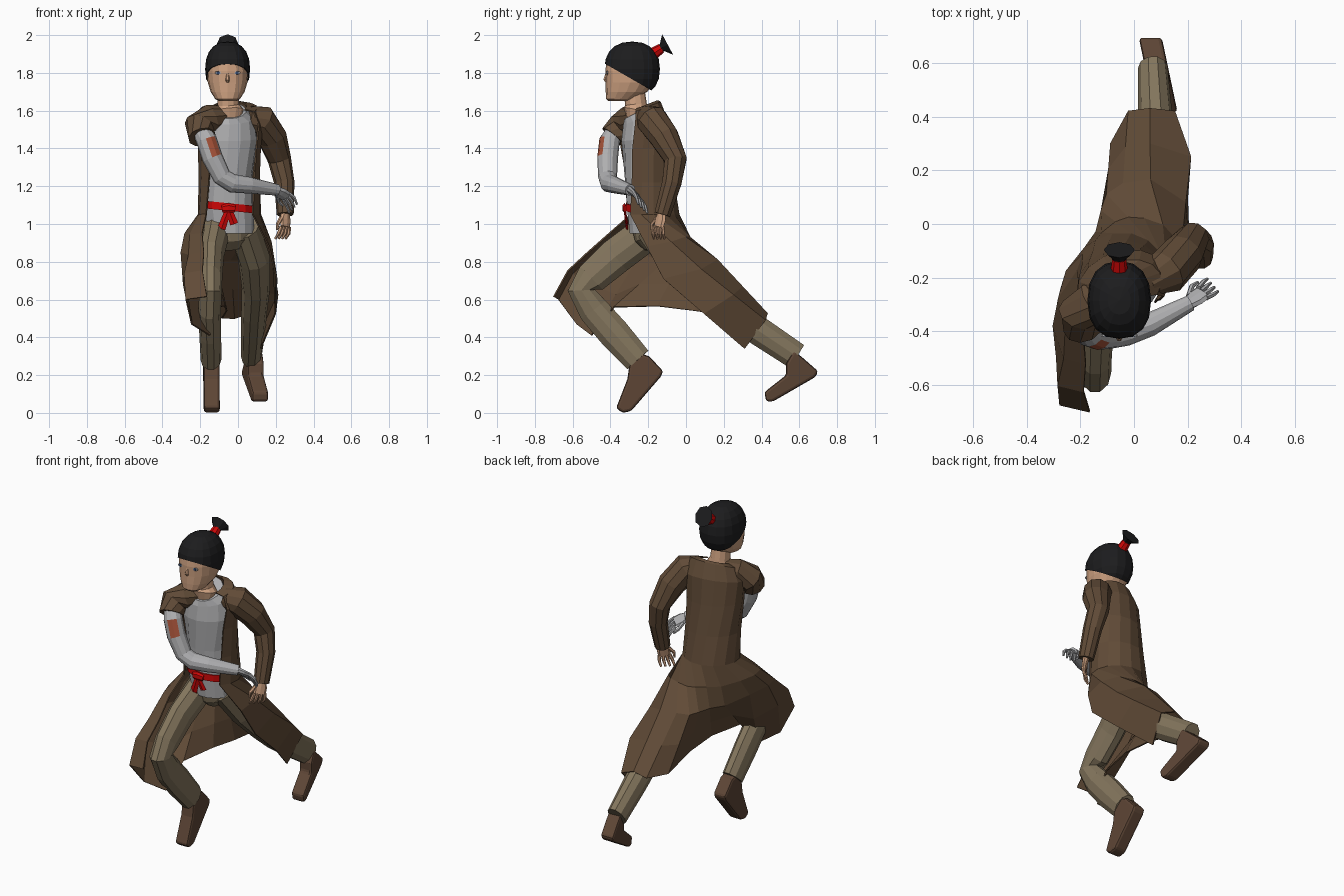
import bpy, bmesh, math
from mathutils import Vector as V, Matrix


def mat(name, r, g, b):
    m = bpy.data.materials.new(name)
    m.diffuse_color = (r, g, b, 1)
    return m


COAT = mat("coat brown", .118, .07, .038)
KHAKI = mat("trouser khaki", .23, .18, .11)
SKIN = mat("skin", .62, .36, .22)
HAIR = mat("hair black", .012, .012, .013)
RED = mat("sash red", .62, .002, .002)
GREY = mat("cloth grey", .43, .43, .44)
BOOT = mat("boot brown", .11, .06, .036)
RUST = mat("rust patch", .38, .085, .04)
EYE = mat("eye blue", .03, .06, .14)


def make(name, bm, *mats):
    bmesh.ops.recalc_face_normals(bm, faces=bm.faces)
    me = bpy.data.meshes.new(name)
    bm.to_mesh(me)
    bm.free()
    ob = bpy.data.objects.new(name, me)
    bpy.context.collection.objects.link(ob)
    for m in mats:
        me.materials.append(m)
    return ob


def loft(name, rings, m, closed=True, caps=True, extra=None):
    """Skin a list of point rings; closed=False leaves a slit."""
    bm = bmesh.new()
    vs = [[bm.verts.new(p) for p in r] for r in rings]
    n = len(rings[0])
    for a, b in zip(vs, vs[1:]):
        for i in range(n if closed else n - 1):
            j = (i + 1) % n
            bm.faces.new((a[i], a[j], b[j], b[i]))
    if caps and closed:
        bm.faces.new(vs[0])
        bm.faces.new(vs[-1])
    return make(name, bm, m, *(extra or ()))


def tube(name, pts, m, n=10, ref=(1, 0, 0), extra=None):
    """Elliptical tube; each point is x, y, z, side radius, depth radius."""
    P = [V(p[:3]) for p in pts]
    rings = []
    for i, p in enumerate(pts):
        t = (P[min(i + 1, len(P) - 1)] - P[max(i - 1, 0)]).normalized()
        s = (V(ref) - t * t.dot(V(ref))).normalized()
        o = t.cross(s)
        ra, rb = p[3], p[-1]
        rings.append([P[i] + s * ra * math.cos(k * math.tau / n) + o * rb * math.sin(k * math.tau / n)
                      for k in range(n)])
    return loft(name, rings, m, extra=extra)


def oval(z, cx, cy, rx, ry, twist=0, tilt=0, a0=0, a1=360, n=14, full=True, square=1):
    """Horizontal ellipse or arc turned by twist degrees; tilt lifts the back, square < 1 makes it boxy."""
    out = []
    for k in range(n):
        a = math.radians(a0 + (a1 - a0) * k / (n if full else n - 1))
        c, s = math.cos(a), math.sin(a)
        v = V((rx * math.copysign(abs(c) ** square, c), ry * math.copysign(abs(s) ** square, s), 0))
        v = Matrix.Rotation(math.radians(twist), 3, 'Z') @ v
        out.append(V((cx, cy, z + tilt * v.y)) + v)
    return out


def solid(ob, t):
    s = ob.modifiers.new("thickness", 'SOLIDIFY')
    s.thickness = t
    s.offset = 0


# shirt and sash
loft("shirt", [oval(*r) for r in (
    (.95, -.04, -.20, .125, .10), (1.08, -.05, -.20, .135, .115), (1.25, -.05, -.21, .128, .115, 6),
    (1.45, -.045, -.225, .15, .115, 14, .1), (1.555, -.045, -.235, .135, .095, 18, .3),
    (1.60, -.045, -.24, .09, .085, 10, .5))], GREY)
sash = [oval(z, -.05, -.2, .142, .122) for z in (1.07, 1.11)]
for r in sash:
    for p in r:
        p.z -= .1 * (p.x + .05)
loft("sash", sash, RED)
tube("sash_knot", [(-.085, -.322, 1.08, .02, .008), (-.05, -.326, 1.085, .026, .012), (-.015, -.322, 1.08, .02, .008)],
     RED, 6, (0, 0, 1))
for x, z in ((-.088, .975), (-.02, 1.0)):
    tube("sash_tail", [(-.05, -.325, 1.08, .016, .006), (x, -.312, z, .022, .006)], RED, 4)

# head, neck, nose, eyes
tube("neck", [(-.045, -.285, 1.545, .055, .03), (-.045, -.265, 1.60, .075, .066), (-.052, -.265, 1.63, .058),
              (-.055, -.275, 1.72, .054)], SKIN, 12)
loft("head", [oval(z, -.055, cy, rx, ry, n=16, square=.9) for z, cy, rx, ry in (
    (1.65, -.36, .045, .05), (1.662, -.345, .066, .078), (1.70, -.315, .090, .110), (1.75, -.295, .105, .130),
    (1.81, -.29, .110, .137), (1.87, -.29, .105, .130), (1.92, -.29, .07, .09))], SKIN)
tube("nose", [(-.055, -.42, 1.80, .006), (-.055, -.428, 1.765, .011), (-.055, -.41, 1.745, .010)], SKIN, 6)
for s in (-1, 1):
    x = -.055 + s * .05
    tube("eye_white", [(x, -.419, 1.8, .018, .009), (x, -.412, 1.8, .018, .009)], GREY, 8)
    tube("iris", [(x, -.421, 1.8, .009), (x, -.416, 1.8, .009)], EYE, 8)

# boxy hair cap trimmed along a slanting hairline, and tied tail
bm = bmesh.new()
bmesh.ops.create_uvsphere(bm, u_segments=16, v_segments=10, radius=1)
for v in bm.verts:
    v.co = V([math.copysign(abs(c) ** .87, c) for c in v.co])
bmesh.ops.transform(bm, verts=bm.verts,
                    matrix=Matrix.Translation((-.055, -.285, 1.82)) @ Matrix.Diagonal((.116, .144, .143, 1)))
bmesh.ops.bisect_plane(bm, geom=bm.verts[:] + bm.edges[:] + bm.faces[:], plane_co=(0, -.43, 1.85),
                       plane_no=(0, -.5, -.87), clear_outer=True)
solid(make("hair", bm, HAIR), .006)
tube("hair_tie", [(-.055, -.185, 1.895, .034), (-.055, -.13, 1.93, .026)], RED, 8)
tube("hair_tail", [(-.055, -.14, 1.923, .022, .018), (-.055, -.125, 1.935, .03, .024), (-.055, -.097, 1.95, .058, .062)],
     HAIR, 8)

# coat: body arcs open at the front, running into a skirt spread by the stride
arc = dict(a0=222, a1=-42, n=12, full=False)
body = [oval(*r, **arc) for r in (
    (1.62, -.04, -.23, .085, .08, 14, .4), (1.605, -.035, -.235, .14, .095, 18, .4), (1.53, -.04, -.23, .175, .125, 18, .2),
    (1.40, -.045, -.225, .165, .135, 14), (1.22, -.045, -.205, .16, .14, 6), (1.05, -.045, -.19, .165, .155))]
mid = [V(p) for p in (
    (-.18, -.52, .85), (-.26, -.50, .835), (-.30, -.38, .85), (-.27, -.24, .84), (-.19, -.11, .80), (-.14, -.03, .80),
    (-.12, .05, .80), (-.10, .11, .80), (-.04, .15, .81), (.06, .165, .81), (.19, .08, .76), (.205, -.12, .71))]
hem = [V(p) for p in (
    (-.165, -.70, .615), (-.275, -.675, .60), (-.245, -.58, .47), (-.15, -.50, .41), (-.11, -.38, .56), (-.07, -.15, .565),
    (-.06, .05, .54), (-.085, .30, .50), (-.02, .42, .50), (.06, .43, .525), (.15, .42, .49), (.12, .31, .34))]
hip = [a.lerp(b, .5) for a, b in zip(body[-1], mid)]
for p in hip:
    p.x = -.045 + (p.x + .045) * 1.12
knee = [a.lerp(b, .5) for a, b in zip(mid, hem)]
for p in knee[:3]:
    p += V((-.015, -.015, .02))
knee[10].x += .04
knee[11].x += .035
solid(loft("coat", body + [hip, mid, knee, hem], COAT, closed=False), .008)
tube("long_sleeve", [(.05, -.21, 1.57, .06), (.12, -.18, 1.55, .085), (.18, -.115, 1.46, .08), (.22, -.055, 1.34, .062),
                     (.245, -.075, 1.22, .054), (.25, -.125, 1.05, .045)], COAT)
tube("short_sleeve", [(-.08, -.26, 1.57, .06), (-.15, -.29, 1.555, .08), (-.205, -.335, 1.52, .08),
                      (-.19, -.385, 1.46, .075)], COAT, ref=(0, 1, 0))

# grey arm with a rust patch on its front
arm = tube("grey_arm", [(-.19, -.375, 1.49, .05), (-.165, -.405, 1.44, .055), (-.135, -.415, 1.35, .055), (-.085, -.415, 1.25, .05),
                        (-.03, -.405, 1.215, .05), (.06, -.375, 1.205, .044), (.21, -.295, 1.18, .03)],
           GREY, 12, (0, 1, 0), (RUST,))
for f in arm.data.polygons:
    if 1.36 < f.center.z < 1.43 and f.normal.dot(V((.5, -.85, .1))) > .8:
        f.material_index = 1


# hands: a flat palm plus bent fingers and thumb
def hand(name, wrist, tip, across, curl, m):
    w, t, a, c = V(wrist), V(tip), V(across), V(curl)
    d = t - w
    tube(name + "_palm", [(*w, .026, .02), (*(w + d * .5), .038, .017), (*t, .036, .014)], m, 8, a)
    for i in range(4):
        s = a * (i - 1.5)
        p = t + s * .02
        q = p + d * .45 + s * .006 + c * .012
        tube(name + "_finger", [(*p, .011), (*q, .009), (*(q + d * .3 + c * .025), .006)], m, 6, a)
    p = w + d * .35 - a * .028
    tube(name + "_thumb", [(*p, .012), (*(p + d * .45 - a * .028), .010), (*(p + d * .85 - a * .025 + c * .01), .006)], m, 6, c)


hand("left_hand", (.25, -.125, 1.06), (.25, -.145, .985), (.7, .7, 0), (-.7, .5, -.2), SKIN)
hand("right_hand", (.20, -.30, 1.182), (.255, -.257, 1.145), (.5, -.6, .6), (-.1, -.1, -1), GREY)

# trousers
tube("front_trouser_leg", [(-.11, -.17, .98, .075, .10), (-.14, -.37, .83, .066, .10), (-.145, -.50, .715, .062, .09),
                           (-.145, -.555, .65, .06, .075), (-.15, -.49, .545, .06, .085), (-.147, -.38, .42, .058, .088),
                           (-.143, -.255, .28, .055, .078)], KHAKI)
tube("back_trouser_leg", [(.03, -.17, .98, .085, .10), (.085, -.06, .82, .085, .10), (.095, .10, .66, .075, .09),
                          (.085, .25, .53, .068, .082), (.08, .39, .43, .065, .08), (.07, .585, .30, .055, .075)], KHAKI)
tube("trouser_seat", [(-.045, -.19, 1.0, .12, .10), (-.04, -.18, .92, .11, .09), (-.035, -.17, .87, .05, .05)], KHAKI, 12)


# boots: side profile extruded across, leaning sideways towards the toe
def boot(name, prof, x_heel, x_toe, half):
    y0, y1 = max(p[0] for p in prof), min(p[0] for p in prof)
    cx = [x_heel + (x_toe - x_heel) * (y0 - y) / (y0 - y1) for y, z in prof]
    ob = loft(name, [[(c + s * half, y, z) for c, (y, z) in zip(cx, prof)] for s in (-1, 1)], BOOT)
    b = ob.modifiers.new("round", 'BEVEL')
    b.width = .014
    b.segments = 2


boot("front_boot", [(-.30, .25), (-.26, .32), (-.195, .30), (-.12, .22), (-.135, .19), (-.29, .01), (-.335, 0), (-.37, .025),
                    (-.31, .18)], -.143, -.138, .042)
boot("back_boot", [(.53, .26), (.57, .33), (.62, .29), (.70, .22), (.685, .19), (.46, .06), (.425, .06), (.415, .11), (.53, .2)],
     .06, .12, .043)
